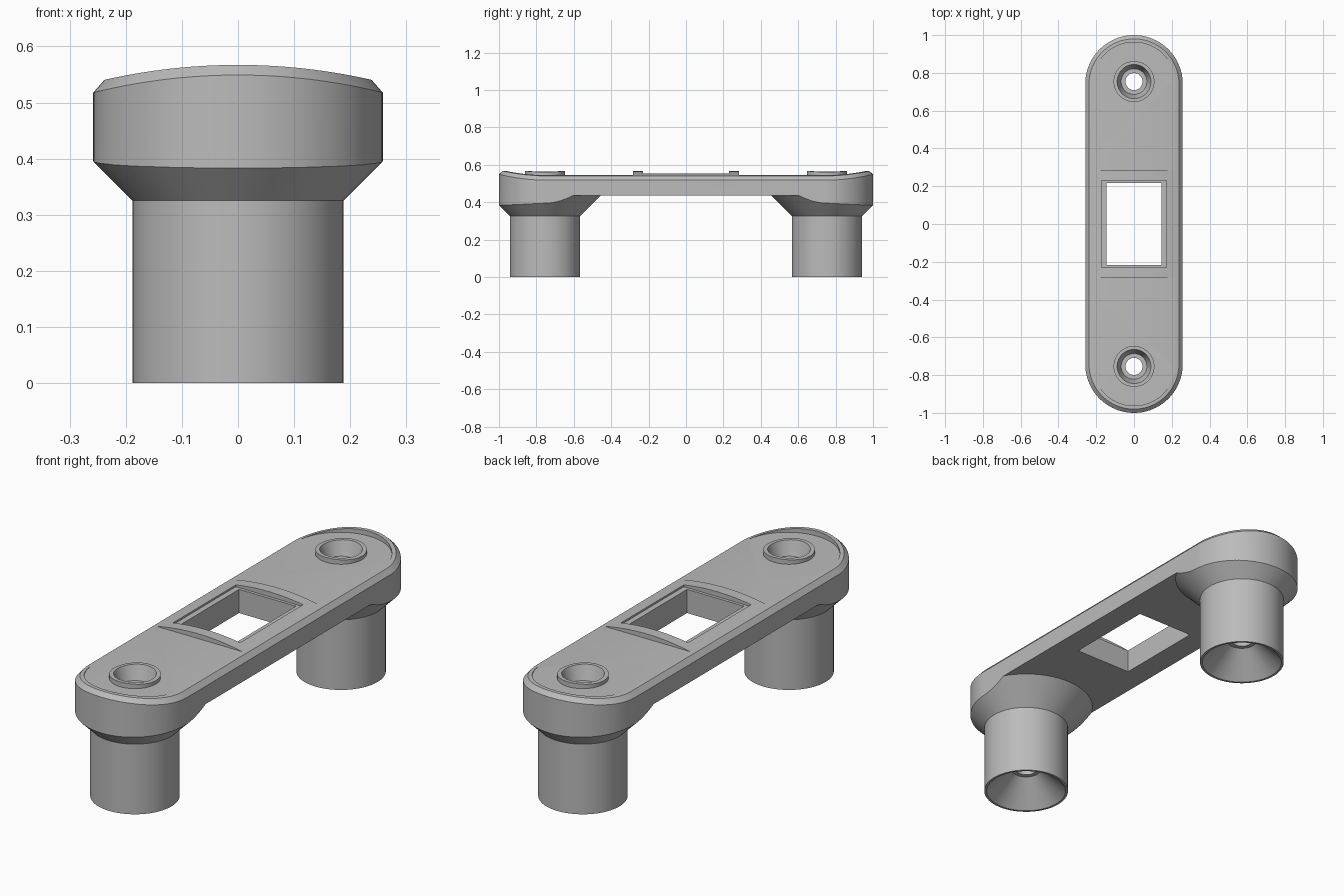
import bpy, bmesh, math

cube = bpy.data.objects.get("Cube")
if cube:
    bpy.data.objects.remove(cube, do_unlink=True)

HALF_W, END_Y, POST_Y = 0.258, 0.742, 0.754
CROWN_TOP, CROWN_R = 0.567, 1.08
FLOOR = 0.5446          # flat floor of the shallow recesses
ARC = 56

grey = bpy.data.materials.new("neutral grey")
grey.use_nodes = True
grey.diffuse_color = (0.5, 0.5, 0.5, 1)
grey.node_tree.nodes["Principled BSDF"].inputs["Base Color"].default_value = (0.5, 0.5, 0.5, 1)


def finish(name, bm):
    bmesh.ops.recalc_face_normals(bm, faces=bm.faces)
    mesh = bpy.data.meshes.new(name)
    bm.to_mesh(mesh)
    bm.free()
    mesh.materials.append(grey)
    ob = bpy.data.objects.new(name, mesh)
    bpy.context.collection.objects.link(ob)
    return ob


def bridge(bm, a, b):
    n = len(a)
    for i in range(n):
        j = (i + 1) % n
        bm.faces.new((a[i], a[j], b[j], b[i]))


def prism(name, outline, z0, z1):
    bm = bmesh.new()
    low, high = [[bm.verts.new((x, y, z)) for x, y in outline] for z in (z0, z1)]
    bridge(bm, low, high)
    bm.faces.new(low)
    bm.faces.new(high)
    return finish(name, bm)


def block(name, hx, hy, z0, z1):
    return prism(name, [(-hx, -hy), (hx, -hy), (hx, hy), (-hx, hy)], z0, z1)


def lathe(name, profile, y, sides=64):
    bm = bmesh.new()
    rings = []
    for r, z in profile:
        rings.append([bm.verts.new((r * math.cos(2 * math.pi * i / sides),
                                    y + r * math.sin(2 * math.pi * i / sides), z))
                      for i in range(sides)])
    for a, b in zip(rings, rings[1:]):
        bridge(bm, a, b)
    bm.faces.new(rings[0])
    bm.faces.new(rings[-1])
    return finish(name, bm)


def combine(target, tool, operation):
    """Apply an exact boolean, then drop the helper."""
    mod = target.modifiers.new("cut", 'BOOLEAN')
    mod.operation, mod.object, mod.solver = operation, tool, 'EXACT'
    graph = bpy.context.evaluated_depsgraph_get()
    mesh = bpy.data.meshes.new_from_object(target.evaluated_get(graph))
    target.modifiers.clear()
    target.data = mesh
    bpy.data.objects.remove(tool, do_unlink=True)


def end_arc(r):
    return [(r * math.cos(math.pi * i / ARC), END_Y + r * math.sin(math.pi * i / ARC))
            for i in range(ARC + 1)]


def crown(x):
    return CROWN_TOP - CROWN_R + math.sqrt(CROWN_R ** 2 - x * x)


def crowned_stadium():
    """Rounded bar with a crowned top and a chamfer that follows it."""
    bm = bmesh.new()

    def ring(r, height):
        pts = end_arc(r)
        pts += [(x, -y) for x, y in reversed(pts)]
        return [bm.verts.new((x, y, height(x))) for x, y in pts]

    low = ring(HALF_W, lambda x: -0.1)
    shoulder = ring(HALF_W, lambda x: crown(x) - 0.018)
    top = ring(HALF_W - 0.02, crown)
    bridge(bm, low, shoulder)
    bridge(bm, shoulder, top)
    bm.faces.new(low)
    n = len(top)
    for i in range(ARC):
        bm.faces.new((top[i], top[i + 1], top[n - 2 - i], top[n - 1 - i]))
    return finish("bracket_body", bm)


# Plate with flared posts, trimmed by the rounded outline
body = crowned_stadium()
lower = block("plate_and_posts", 1.5, 1.5, 0.435, 1.0)
for side in (-1, 1):
    post = lathe("post", [(0.188, 0), (0.188, 0.325), (0.363, 0.5)], side * POST_Y)
    combine(lower, post, 'UNION')
combine(body, lower, 'INTERSECT')

# End recesses, each leaving a raised collar around the screw hole
for side in (-1, 1):
    outline = [(x, side * y) for x, y in end_arc(0.22)]
    outline += [(-0.22, side * 0.283), (0.22, side * 0.283)]
    pocket = prism("end_recess", outline, FLOOR, 0.7)
    collar = lathe("collar", [(0.108, 0.5), (0.108, 0.8)], side * POST_Y)
    combine(pocket, collar, 'DIFFERENCE')
    combine(body, pocket, 'DIFFERENCE')

# Central window with a shallow step
combine(body, block("window_step", 0.172, 0.23, FLOOR, 0.7), 'DIFFERENCE')
combine(body, block("window", 0.146, 0.216, 0.3, 0.7), 'DIFFERENCE')

# Screw holes: conical foot, narrow bore, tapered seat
bore = [(0.188, -0.01), (0.065, 0.11), (0.045, 0.11), (0.045, 0.5),
        (0.068, 0.5), (0.09, 0.565), (0.094, 0.58)]
for side in (-1, 1):
    combine(body, lathe("bore", bore, side * POST_Y), 'DIFFERENCE')

bpy.ops.object.select_all(action='DESELECT')
body.select_set(True)
bpy.context.view_layer.objects.active = body
bpy.ops.object.shade_smooth_by_angle(angle=math.radians(25))
